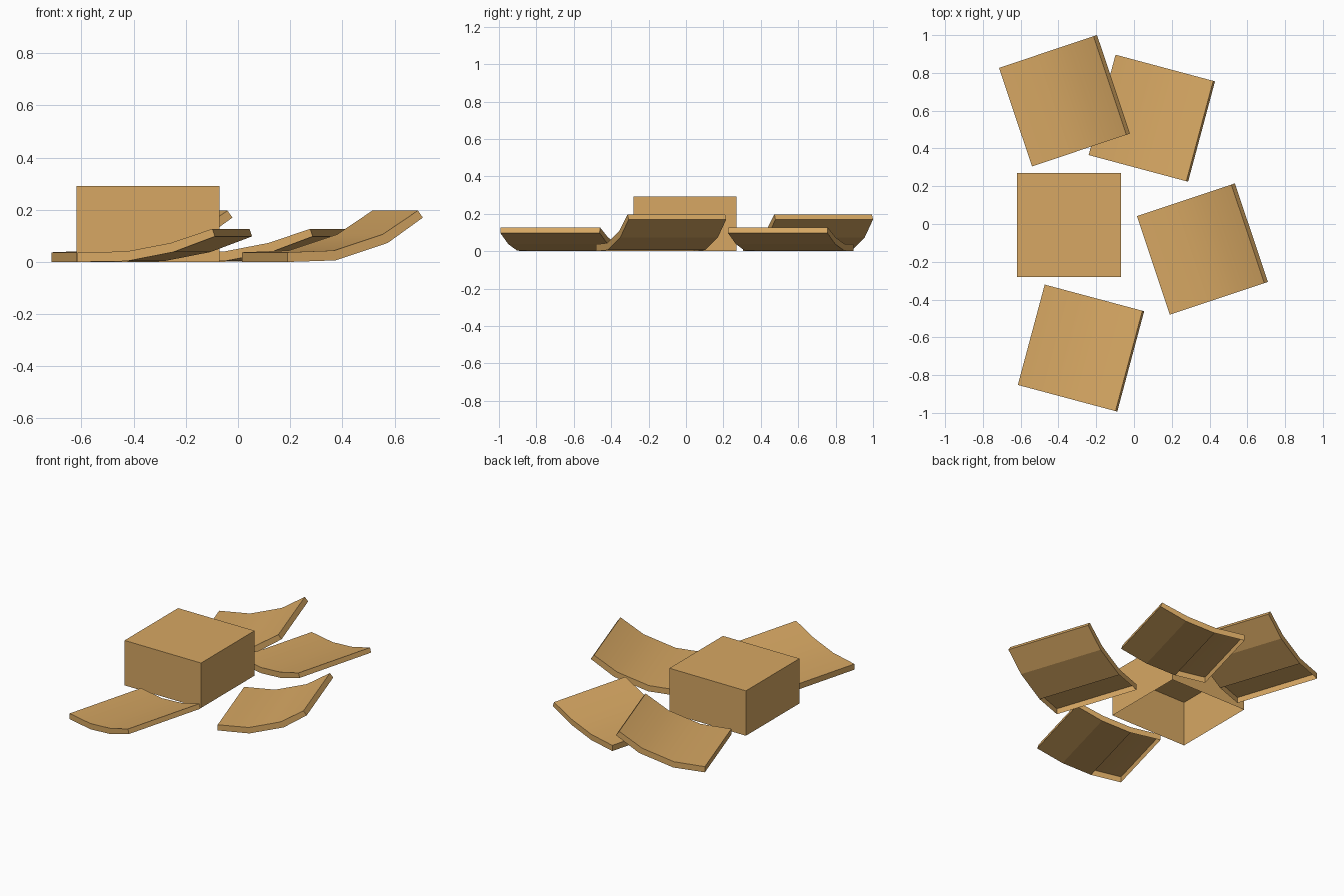
import bpy, bmesh, math
from mathutils import Matrix

if "Cube" in bpy.data.objects:
    bpy.data.objects.remove(bpy.data.objects["Cube"])

tan = bpy.data.materials.new("tan_wood")
tan.diffuse_color = (0.68, 0.39, 0.125, 1)
tan.use_nodes = True
tan.node_tree.nodes["Principled BSDF"].inputs["Base Color"].default_value = tan.diffuse_color

WIDTH = 0.55


def finish(bm, name):
    mesh = bpy.data.meshes.new(name)
    bm.to_mesh(mesh)
    bm.free()
    mesh.materials.append(tan)
    obj = bpy.data.objects.new(name, mesh)
    bpy.context.collection.objects.link(obj)
    return obj


def curved_panel(name, bottom, top, corner, angle):
    """Bent slab: side profile swept over its width, open under the flat first part."""
    bm = bmesh.new()
    rows = [[[bm.verts.new((s, y, z)) for s, z in line] for y in (0, WIDTH)]
            for line in (bottom, top)]
    (b0, b1), (t0, t1) = rows
    n = len(bottom)
    for i in range(n - 1):
        bm.faces.new((t0[i], t0[i + 1], t1[i + 1], t1[i])).smooth = True
        if i > 0:
            bm.faces.new((b0[i], b1[i], b1[i + 1], b0[i + 1]))
        bm.faces.new((b0[i], b0[i + 1], t0[i + 1], t0[i]))
        bm.faces.new((b1[i + 1], b1[i], t1[i], t1[i + 1]))
    bm.faces.new((b0[0], t0[0], t1[0], b1[0]))
    bm.faces.new((b0[-1], b1[-1], t1[-1], t0[-1]))
    obj = finish(bm, name)
    obj.location = (*corner, 0)
    obj.rotation_euler.z = math.radians(angle)


# Box, open at the bottom
bm = bmesh.new()
bmesh.ops.create_cube(bm, size=1, matrix=Matrix.Translation((-0.345, -0.005, 0.146))
                      @ Matrix.Diagonal((WIDTH, WIDTH, 0.292, 1)))
bm.normal_update()
bmesh.ops.delete(bm, geom=[f for f in bm.faces if f.normal.z < -0.5], context='FACES')
finish(bm, "box")

# Side profiles of the panels: strongly and gently bent
steep = ([(0, 0), (0.195, 0.006), (0.405, 0.073), (0.547, 0.17)],
         [(0, 0.037), (0.19, 0.044), (0.385, 0.106), (0.527, 0.197)])
gentle = ([(0, 0), (0.195, 0.003), (0.38, 0.038), (0.545, 0.098)],
          [(0, 0.037), (0.193, 0.04), (0.37, 0.073), (0.535, 0.127)])

# Four panels lying around the box
curved_panel("steep_panel_back", *steep, (-0.54, 0.305), 18.5)
curved_panel("steep_panel_right", *steep, (0.19, -0.48), 18.5)
curved_panel("gentle_panel_back", *gentle, (-0.24, 0.365), -15)
curved_panel("gentle_panel_front", *gentle, (-0.615, -0.852), -15)
